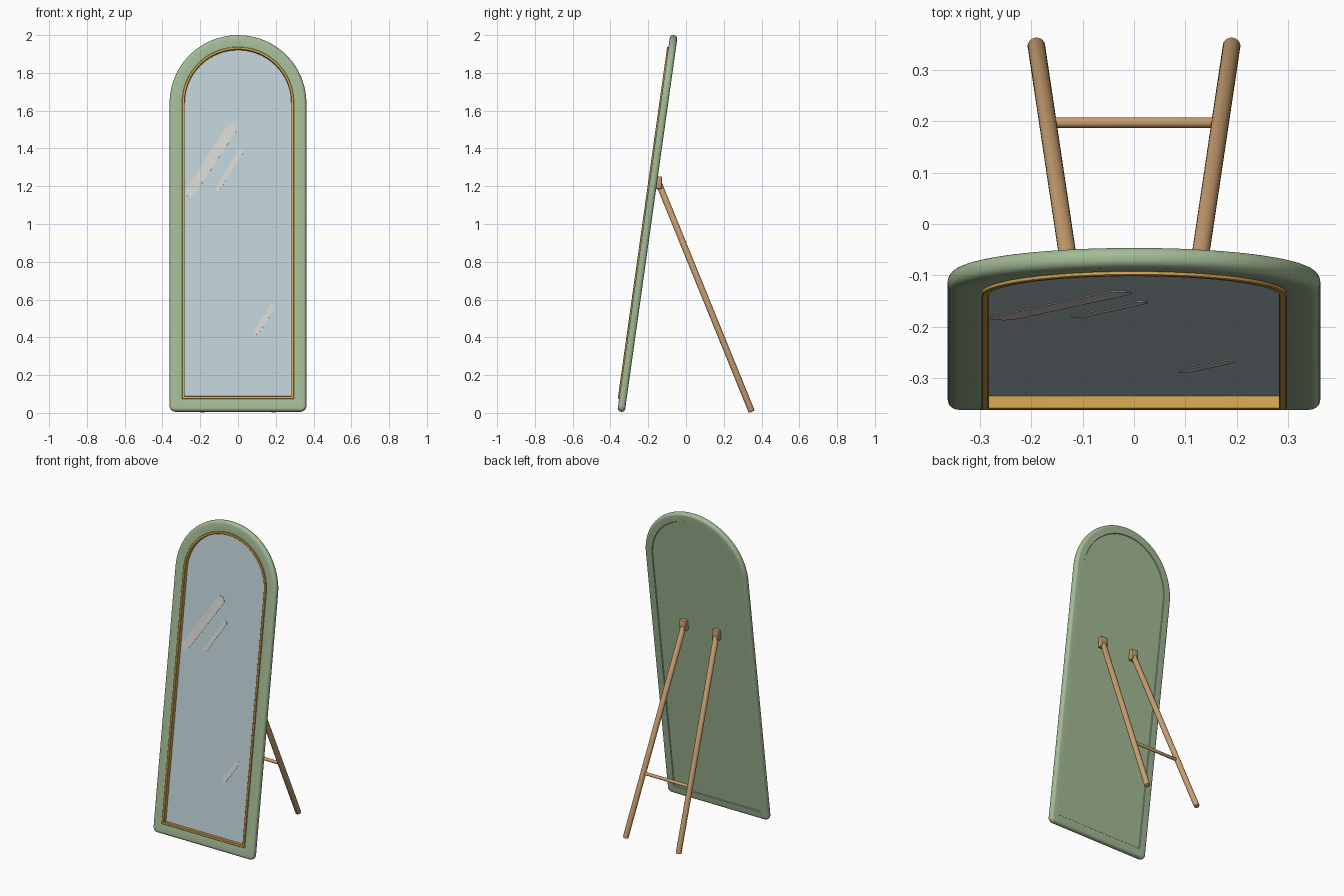
import bpy, bmesh, math
from mathutils import Vector, Matrix

if "Cube" in bpy.data.objects:
    bpy.data.objects.remove(bpy.data.objects["Cube"])

TILT = math.radians(8)
W, L, CORNER = 0.362, 2.013, 0.03
# panel space: x across, y depth (front negative), z up the panel
PANEL = Matrix.Translation((0, -0.344, 0.006)) @ Matrix.Rotation(-TILT, 4, 'X')


def material(name, rgb):
    m = bpy.data.materials.new(name)
    lin = [((c / 255 + 0.055) / 1.055) ** 2.4 for c in rgb]
    m.diffuse_color = (*lin, 1)
    m.use_nodes = True
    m.node_tree.nodes["Principled BSDF"].inputs["Base Color"].default_value = m.diffuse_color
    return m


SAGE = material("sage green", (163, 187, 150))
GOLD = material("gold", (212, 165, 80))
GLASS = material("mirror glass", (190, 208, 213))
SHINE = material("reflection white", (215, 214, 208))
WOOD = material("light wood", (200, 158, 112))


def finish(bm, name, mat, matrix=None):
    bmesh.ops.recalc_face_normals(bm, faces=bm.faces)
    if matrix:
        bm.transform(matrix)
    me = bpy.data.meshes.new(name)
    bm.to_mesh(me)
    bm.free()
    me.materials.append(mat)
    ob = bpy.data.objects.new(name, me)
    bpy.context.collection.objects.link(ob)
    return ob


def arch(inset):
    """Arched outline, moved inwards by inset."""
    w, r = W - inset, max(CORNER - inset, 0.001)
    pts = []
    for sx, a0 in ((-1, 180), (1, 270)):
        for i in range(7):
            a = math.radians(a0 + 15 * i)
            pts.append((sx * (w - r) + r * math.cos(a), inset + r + r * math.sin(a)))
    for i in range(49):
        a = math.pi * i / 48
        pts.append((w * math.cos(a), L - W + w * math.sin(a)))
    return pts


def loft(name, section, mat, ring, outline=arch):
    """Sweep (inset, depth) section points round an outline."""
    bm = bmesh.new()
    loops = [[bm.verts.new((x, d, z)) for x, z in outline(i)] for i, d in section]
    n = len(loops[0])
    pairs = list(zip(loops, loops[1:]))
    if ring:
        pairs.append((loops[-1], loops[0]))
    else:
        bm.faces.new(loops[0])
        bm.faces.new(loops[-1])
    for a, b in pairs:
        for i in range(n):
            j = (i + 1) % n
            bm.faces.new((a[i], a[j], b[j], b[i]))
    return finish(bm, name, mat, PANEL)


def arc(ci, cd, r, a0, a1, n=6):
    return [(ci + r * math.cos(math.radians(a0 + (a1 - a0) * k / n)),
             cd + r * math.sin(math.radians(a0 + (a1 - a0) * k / n))) for k in range(n + 1)]


# rounded arched frame, with a shallow step on the back
R = 0.018
section = (arc(R, 0.02 - R, R, 90, 180) + arc(R, R - 0.02, R, 180, 270)
           + arc(0.062, -0.012, 0.008, 270, 360, 4)
           + [(0.07, 0.016), (0.056, 0.016), (0.053, 0.02)])
loft("frame", section, SAGE, True)
loft("back_panel", [(0.05, 0.005), (0.05, 0.016)], SAGE, False)

# gold trim, glass and painted reflections
loft("gold_trim", [(0.066, 0.002), (0.066, -0.025), (0.068, -0.027),
                   (0.078, -0.027), (0.08, -0.025), (0.08, 0.002)], GOLD, True)
loft("mirror_glass", [(0.07, -0.001), (0.07, 0.004)], GLASS, False)


def capsule(x0, z0, x1, z1, r):
    a0 = math.atan2(z1 - z0, x1 - x0)
    pts = []
    for cx, cz, s in ((x1, z1, -90), (x0, z0, 90)):
        for k in range(13):
            a = a0 + math.radians(s + 15 * k)
            pts.append((cx + r * math.cos(a), (cz - 0.006) / math.cos(TILT) + r * math.sin(a)))
    return pts


for i, c in enumerate([(-0.252, 1.17, -0.031, 1.508, 0.027),
                       (-0.108, 1.186, 0.013, 1.38, 0.014),
                       (0.1, 0.43, 0.182, 0.56, 0.014)]):
    loft(f"reflection_streak_{i + 1}", [(0, -0.003), (0, 0.0)], SHINE, False,
         lambda _, c=c: capsule(*c))


def rod(name, p, q, r, bevel=0.004):
    p, q = Vector(p), Vector(q)
    bm = bmesh.new()
    bmesh.ops.create_cone(bm, cap_ends=True, segments=20, radius1=r, radius2=r, depth=(q - p).length)
    rims = [e for e in bm.edges if abs(e.verts[0].co.z - e.verts[1].co.z) < 1e-5]
    bmesh.ops.bevel(bm, geom=rims, offset=bevel, segments=2, profile=0.5, affect='EDGES')
    rot = (q - p).to_track_quat('Z', 'Y').to_matrix().to_4x4()
    finish(bm, name, WOOD, Matrix.Translation((p + q) / 2) @ rot)


# splayed rear legs, each on a hinge block
for side, s in (("left", -1), ("right", 1)):
    rod(f"rear_leg_{side}", (s * 0.117, -0.142, 1.21), (s * 0.19, 0.348, 0.0065), 0.017)
    bm = bmesh.new()
    bmesh.ops.create_cube(bm, size=1)
    bmesh.ops.scale(bm, verts=bm.verts, vec=(0.044, 0.04, 0.066))
    bmesh.ops.bevel(bm, geom=bm.edges[:], offset=0.004, segments=2, profile=0.5, affect='EDGES')
    finish(bm, f"hinge_block_{side}", WOOD, Matrix.Translation((s * 0.117, -0.148, 1.219)))

# crossbar between the legs
rod("leg_crossbar", (-0.168, 0.197, 0.377), (0.168, 0.197, 0.377), 0.01, 0.002)

for ob in bpy.context.collection.objects:
    ob.select_set(True)
    bpy.context.view_layer.objects.active = ob
bpy.ops.object.shade_smooth_by_angle(angle=math.radians(35))
